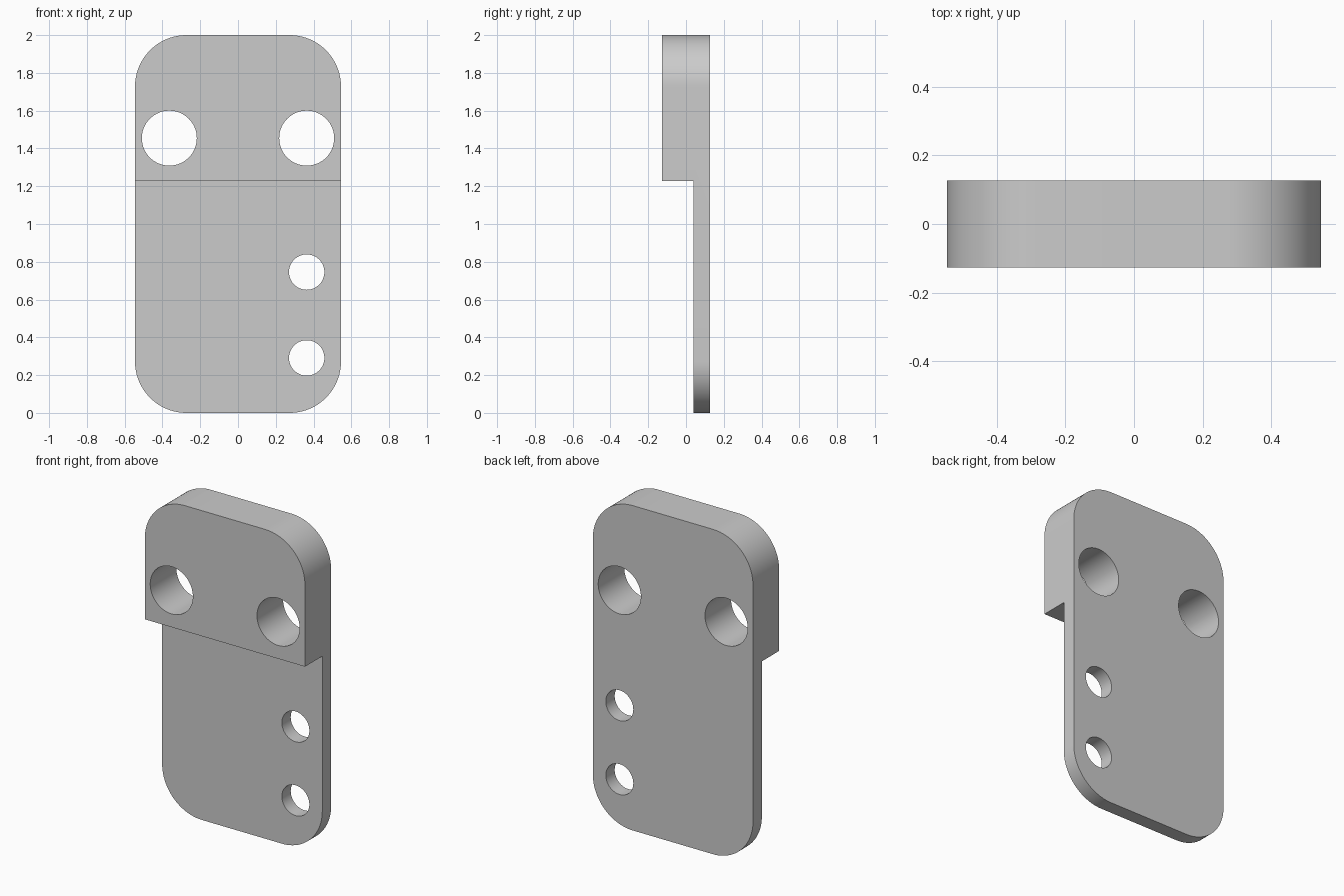
import bpy, bmesh, math
from mathutils import Matrix, Vector

cube = bpy.data.objects.get("Cube")
if cube:
    bpy.data.objects.remove(cube)

UNIT = 2 / 22                       # the plate is 22 units tall
HALF_W, HEIGHT, RADIUS = 6 * UNIT, 22 * UNIT, 3 * UNIT
HALF_D = 1.4 * UNIT
STEP_Z, STEP_Y = 13.5 * UNIT, 0.45 * UNIT
HOLE_X = 4 * UNIT

grey = bpy.data.materials.new("plain grey")
grey.use_nodes = True
grey.diffuse_color = (0.6, 0.6, 0.6, 1)
grey.node_tree.nodes["Principled BSDF"].inputs["Base Color"].default_value = grey.diffuse_color


def make_object(name, bm):
    bmesh.ops.recalc_face_normals(bm, faces=bm.faces)
    mesh = bpy.data.meshes.new(name)
    bm.to_mesh(mesh)
    bm.free()
    mesh.materials.append(grey)
    obj = bpy.data.objects.new(name, mesh)
    bpy.context.collection.objects.link(obj)
    return obj


def rounded_plate(name, segments=24):
    """Rounded rectangle in the xz plane, extruded through the depth."""
    bm = bmesh.new()
    corners = [(1, 1), (-1, 1), (-1, -1), (1, -1)]
    verts = []
    for i, (sx, sz) in enumerate(corners):
        cx = sx * (HALF_W - RADIUS)
        cz = HEIGHT / 2 + sz * (HEIGHT / 2 - RADIUS)
        for k in range(segments + 1):
            a = math.pi / 2 * (i + k / segments)
            verts.append(bm.verts.new((cx + RADIUS * math.cos(a), -HALF_D,
                                       cz + RADIUS * math.sin(a))))
    face = bm.faces.new(verts)
    ext = bmesh.ops.extrude_face_region(bm, geom=[face])["geom"]
    moved = [v for v in ext if isinstance(v, bmesh.types.BMVert)]
    bmesh.ops.translate(bm, vec=Vector((0, 2 * HALF_D, 0)), verts=moved)
    return make_object(name, bm)


def hole_cutter(name, x, z, radius):
    bm = bmesh.new()
    place = Matrix.Translation((x, 0, z)) @ Matrix.Rotation(math.pi / 2, 4, "X")
    bmesh.ops.create_cone(bm, cap_ends=True, segments=64, radius1=radius,
                          radius2=radius, depth=4 * HALF_D, matrix=place)
    return make_object(name, bm)


def step_cutter(name):
    """Block that thins the lower part of the plate from the front."""
    bm = bmesh.new()
    depth = 1.0
    place = (Matrix.Translation((0, STEP_Y - depth / 2, STEP_Z - HEIGHT / 2))
             @ Matrix.Diagonal((4 * HALF_W, depth, HEIGHT, 1)))
    bmesh.ops.create_cube(bm, size=1, matrix=place)
    return make_object(name, bm)


plate = rounded_plate("stepped_plate")

# Front step, two large upper holes, two small lower holes on the left
cutters = [step_cutter("step_cutter")]
for side, label in ((1, "left"), (-1, "right")):
    cutters.append(hole_cutter("large_hole_cutter_" + label,
                               side * HOLE_X, 16 * UNIT, 1.6 * UNIT))
for z, label in ((8.2, "upper"), (3.2, "lower")):
    cutters.append(hole_cutter("small_hole_cutter_" + label,
                               HOLE_X, z * UNIT, 1.03 * UNIT))

bpy.ops.object.select_all(action="DESELECT")
plate.select_set(True)
bpy.context.view_layer.objects.active = plate
for cutter in cutters:
    cutter.hide_render = True
    mod = plate.modifiers.new(cutter.name, "BOOLEAN")
    mod.operation = "DIFFERENCE"
    mod.solver = "EXACT"
    mod.object = cutter
    bpy.ops.object.modifier_apply(modifier=mod.name)
for cutter in cutters:
    bpy.data.objects.remove(cutter)

bpy.ops.object.shade_smooth_by_angle(angle=math.radians(30))
